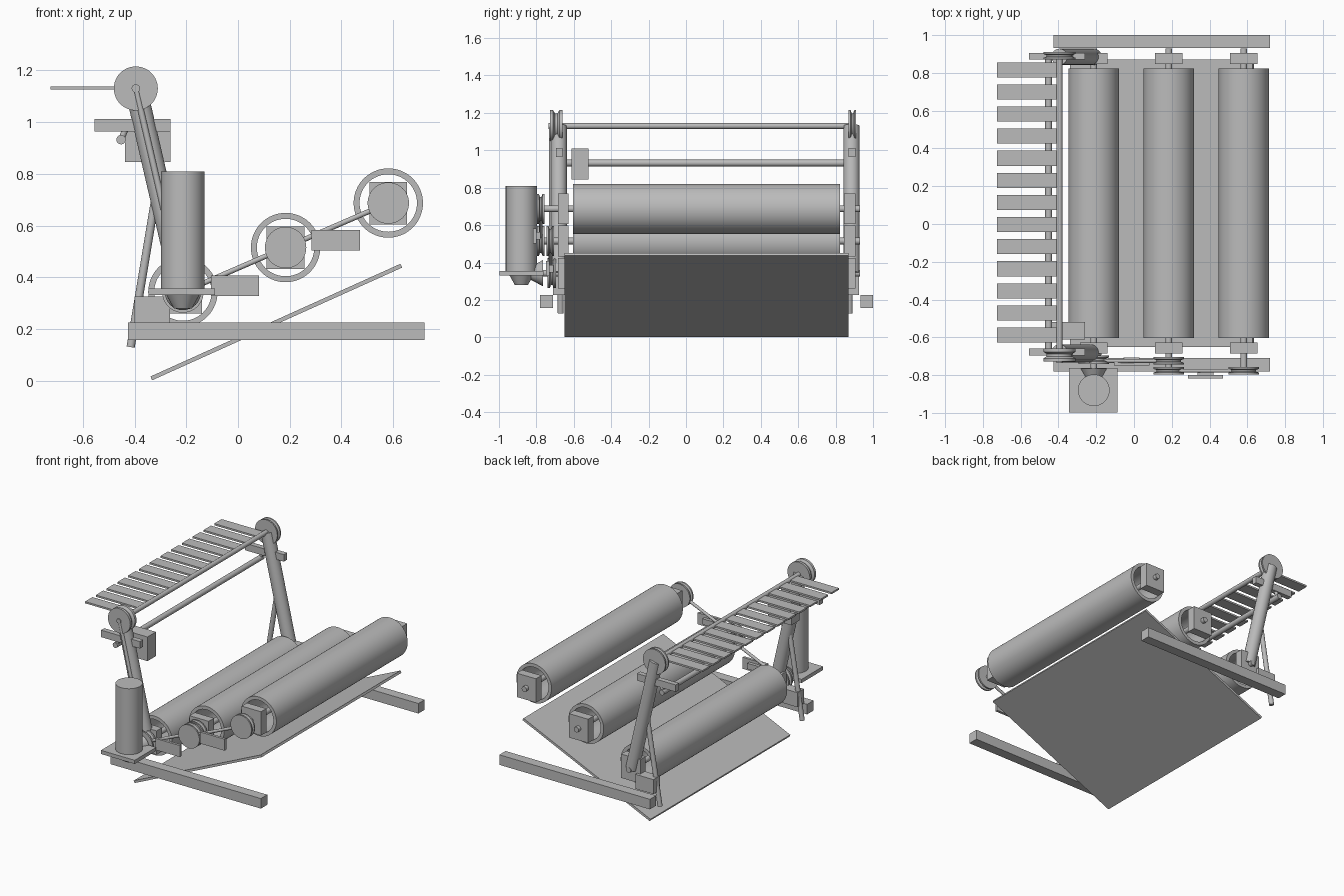
import bpy, math
from mathutils import Vector

if "Cube" in bpy.data.objects:
    bpy.data.objects.remove(bpy.data.objects["Cube"])

grey = bpy.data.materials.new("machine_grey")
grey.use_nodes = True
grey.diffuse_color = (0.5, 0.5, 0.5, 1)
grey.node_tree.nodes["Principled BSDF"].inputs["Base Color"].default_value = (0.5, 0.5, 0.5, 1)


def finish(name, smooth=False):
    ob = bpy.context.object
    ob.name = name
    ob.data.materials.append(grey)
    if smooth:
        bpy.ops.object.shade_smooth_by_angle(angle=math.radians(35))
    return ob


def box(name, x, y, z):
    """Box from (min, max) pairs."""
    bpy.ops.mesh.primitive_cube_add(size=1, location=[sum(p) / 2 for p in (x, y, z)])
    bpy.context.object.scale = [p[1] - p[0] for p in (x, y, z)]
    bpy.ops.object.transform_apply(location=False, rotation=False, scale=True)
    return finish(name)


def rod(name, a, b, r, r2=None, sides=32):
    """Cylinder or cone between two points."""
    a, b = Vector(a), Vector(b)
    bpy.ops.mesh.primitive_cone_add(vertices=sides, radius1=r, radius2=r if r2 is None else r2,
                                    depth=(b - a).length, location=(a + b) / 2)
    bpy.context.object.rotation_euler = (b - a).to_track_quat('Z', 'Y').to_euler()
    return finish(name, True)


def lathe(name, x, z, profile, closed=False, sides=48):
    """Spin a (radius, y) profile around the y axis at x, z."""
    n = len(profile)
    verts = [(r * math.cos(t), y, r * math.sin(t))
             for t in [math.tau * i / sides for i in range(sides)] for r, y in profile]
    faces = []
    for i in range(sides):
        j = (i + 1) % sides
        for k in range(n if closed else n - 1):
            m = (k + 1) % n
            faces.append((i * n + k, i * n + m, j * n + m, j * n + k))
    if not closed:
        faces.append([i * n for i in range(sides)])
        faces.append([i * n + n - 1 for i in reversed(range(sides))])
    mesh = bpy.data.meshes.new(name)
    mesh.from_pydata(verts, [], faces)
    ob = bpy.data.objects.new(name, mesh)
    ob.location = (x, 0, z)
    bpy.context.collection.objects.link(ob)
    bpy.ops.object.select_all(action='DESELECT')
    ob.select_set(True)
    bpy.context.view_layer.objects.active = ob
    bpy.ops.object.mode_set(mode='EDIT')
    bpy.ops.mesh.select_all(action='SELECT')
    bpy.ops.mesh.normals_make_consistent(inside=False)
    bpy.ops.object.mode_set(mode='OBJECT')
    return finish(name, True)


def pulley(name, x, z, y0, y1, r=0.08):
    """Wheel with a shallow belt groove."""
    w = y1 - y0
    lathe(name, x, z, [(r, y0), (r, y0 + w * 0.25), (r * 0.8, y0 + w * 0.4),
                       (r * 0.8, y0 + w * 0.6), (r, y0 + w * 0.75), (r, y1)])


# Base rails
box("front_rail", (-0.425, 0.72), (-0.78, -0.71), (0.157, 0.226))
box("back_rail", (-0.425, 0.72), (0.932, 1.0), (0.157, 0.226))

# Sloping tray
tray = box("tray", (-0.53, 0.53), (-0.76, 0.76), (-0.008, 0.008))
tray.location = (0.148, 0.11, 0.227)
tray.rotation_euler.y = -math.atan2(0.435, 0.965)

# Rollers with axles and bearing blocks
centres = [(-0.213, 0.343), (0.184, 0.515), (0.581, 0.687)]
ends = [("front", -0.685, -0.627), ("back", 0.846, 0.905)]
axle_front = [-0.8, -0.79, -0.79]
for i, (x, z) in enumerate(centres):
    n = str(i + 1)
    lathe("roller_" + n, x, z, [(0.134, -0.604), (0.134, 0.823), (0.111, 0.823), (0.111, -0.604)], True, 64)
    rod("axle_" + n, (x, axle_front[i], z), (x, 0.93, z), 0.018)
    for end, y0, y1 in ends:
        box(end + "_bearing_" + n, (x - 0.073, x + 0.073), (y0, y1), (z - 0.082, z + 0.082))

# Drive pulleys, links and guards
(x1, z1), (x2, z2), (x3, z3) = centres
pulley("pulley_1", x1, z1, -0.74, -0.695)
pulley("pulley_2_inner", x2, z2, -0.745, -0.705)
pulley("pulley_2_outer", x2, z2, -0.797, -0.757)
pulley("pulley_3", x3, z3, -0.797, -0.757)
rod("link_1_2", (x1, -0.725, z1), (x2, -0.725, z2), 0.01)
rod("link_2_3", (x2, -0.777, z2), (x3, -0.777, z3), 0.01)
for n, x, z, y in (("lower", -0.105, 0.328, -0.73), ("upper", 0.285, 0.503, -0.8)):
    box(n + "_guard", (x, x + 0.186), (y - 0.018, y), (z, z + 0.079))
    box(n + "_guard_stub", (x + 0.05, x + 0.135), (y - 0.005, y + 0.022), (z + 0.02, z + 0.06))

# Vertical motor with bevel gears
box("motor_plate", (-0.345, -0.088), (-0.997, -0.763), (0.331, 0.356))
rod("motor", (x1, -0.88, 0.35), (x1, -0.88, 0.809), 0.084, sides=48)
rod("motor_bevel", (x1, -0.88, 0.332), (x1, -0.88, 0.28), 0.064, 0.035)
rod("axle_bevel", (x1, -0.765, z1), (x1, -0.83, z1), 0.07, 0.035)

# Leaning towers with braces, feet, head wheels and side bars
top_x, top_z = -0.395, 1.13
for end, y, w0, w1 in (("front", -0.68, -0.728, -0.66), ("back", 0.885, 0.87, 0.91)):
    s = 0.01 if end == "front" else -0.01
    rod(end + "_tower", (x1, y, z1), (top_x, y, top_z), 0.043)
    rod(end + "_brace", (-0.415, y + s, 0.13), (-0.317, y + s, 0.72), 0.016)
    box(end + "_foot", (-0.4, -0.262), (y - 0.03, y + 0.04), (0.226, 0.326))
    pulley(end + "_head_wheel", top_x, top_z, w0, w1, 0.085)
    box(end + "_side_bar", (-0.555, -0.26), (y - 0.015, y + 0.02), (0.963, 1.011))
rod("tower_link", (x1, -0.72, z1), (top_x, -0.72, top_z), 0.012)

# Cross shafts and control box
rod("head_shaft", (top_x, -0.735, top_z), (top_x, 0.9, top_z), 0.016)
rod("cross_bar", (-0.452, -0.69, 0.932), (-0.452, 0.91, 0.932), 0.018)
for end, y in (("front", -0.67), ("back", 0.89)):
    rod(end + "_bar_hanger", (-0.452, y, 0.932), (-0.436, y, 0.97), 0.012)
box("control_box", (-0.437, -0.26), (-0.612, -0.52), (0.845, 1.011))

# Row of table slats
for i in range(13):
    y = -0.588 + i * 0.117
    box("slat_" + str(i + 1), (-0.724, top_x), (y - 0.04, y + 0.04), (1.125, 1.137))
